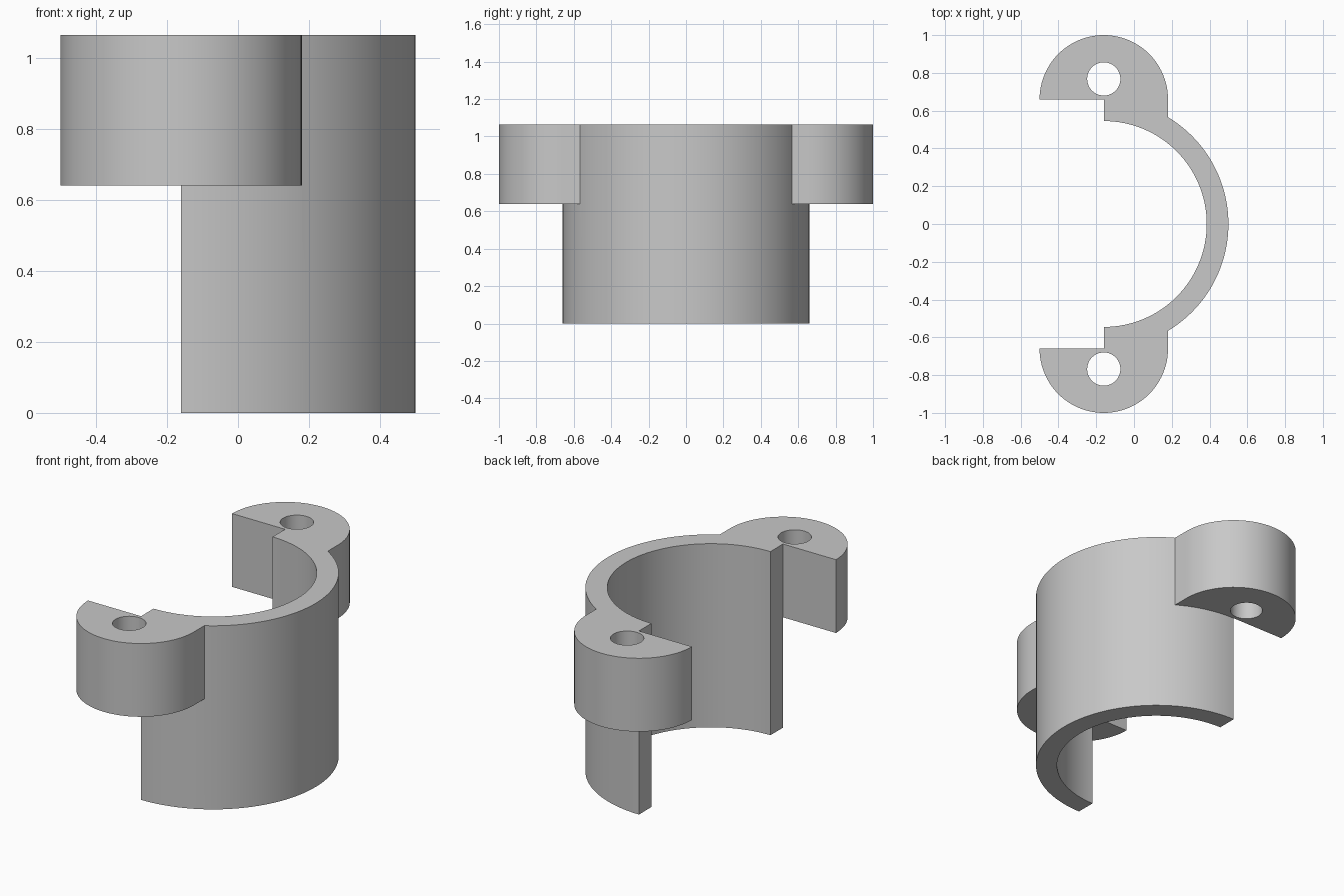
import bpy, bmesh, math

if "Cube" in bpy.data.objects:
    bpy.data.objects.remove(bpy.data.objects["Cube"])

CX = -0.16                      # shared centre line of the sleeve and lugs
TOP, LUG_BASE = 1.065, 0.64

grey = bpy.data.materials.new("plain grey")
grey.diffuse_color = (0.58, 0.58, 0.58, 1)
grey.use_nodes = True
grey.node_tree.nodes["Principled BSDF"].inputs["Base Color"].default_value = grey.diffuse_color


def arc(cx, cy, r, a0, a1, n):
    return [(cx + r * math.cos(math.radians(a0 + (a1 - a0) * i / n)),
             cy + r * math.sin(math.radians(a0 + (a1 - a0) * i / n)))
            for i in range(n + 1)]


def prism(name, outline, z0, z1):
    """Extrude a flat outline from z0 to z1."""
    bm = bmesh.new()
    face = bm.faces.new([bm.verts.new((x, y, z0)) for x, y in outline])
    out = bmesh.ops.extrude_face_region(bm, geom=[face])
    bmesh.ops.translate(bm, vec=(0, 0, z1 - z0),
                        verts=[v for v in out["geom"] if isinstance(v, bmesh.types.BMVert)])
    bmesh.ops.recalc_face_normals(bm, faces=bm.faces)
    mesh = bpy.data.meshes.new(name)
    bm.to_mesh(mesh)
    bm.free()
    mesh.materials.append(grey)
    obj = bpy.data.objects.new(name, mesh)
    bpy.context.collection.objects.link(obj)
    return obj


def combine(target, tool, operation):
    """Apply a boolean and discard the tool."""
    bpy.context.view_layer.objects.active = target
    mod = target.modifiers.new(operation, "BOOLEAN")
    mod.operation, mod.solver, mod.object = operation, "EXACT", tool
    bpy.ops.object.modifier_apply(modifier=mod.name)
    bpy.data.objects.remove(tool)


# Half-round sleeve
sleeve = prism("clamp_half_sleeve",
               arc(CX, 0, 0.66, -90, 90, 64) + arc(CX, 0, 0.545, 90, -90, 64), 0, TOP)

# Bolt lugs on both ends, each with a through hole
for side in (1, -1):
    outline = arc(CX, 0.66, 0.34, 0, 180, 48)
    outline += [(CX, 0.66), (CX, 0.60), (0.12, 0.56), (0.18, 0.54)]
    lug = prism("bolt_lug", [(x, side * y) for x, y in outline], LUG_BASE, TOP)
    combine(sleeve, lug, "UNION")
    hole = prism("hole_cutter", arc(CX, side * 0.768, 0.088, 0, 360, 40)[:-1],
                 LUG_BASE - 0.1, TOP + 0.1)
    combine(sleeve, hole, "DIFFERENCE")

# Smooth walls with crisp rims
bpy.ops.object.select_all(action="DESELECT")
sleeve.select_set(True)
bpy.context.view_layer.objects.active = sleeve
bpy.ops.object.shade_smooth_by_angle(angle=math.radians(30))
